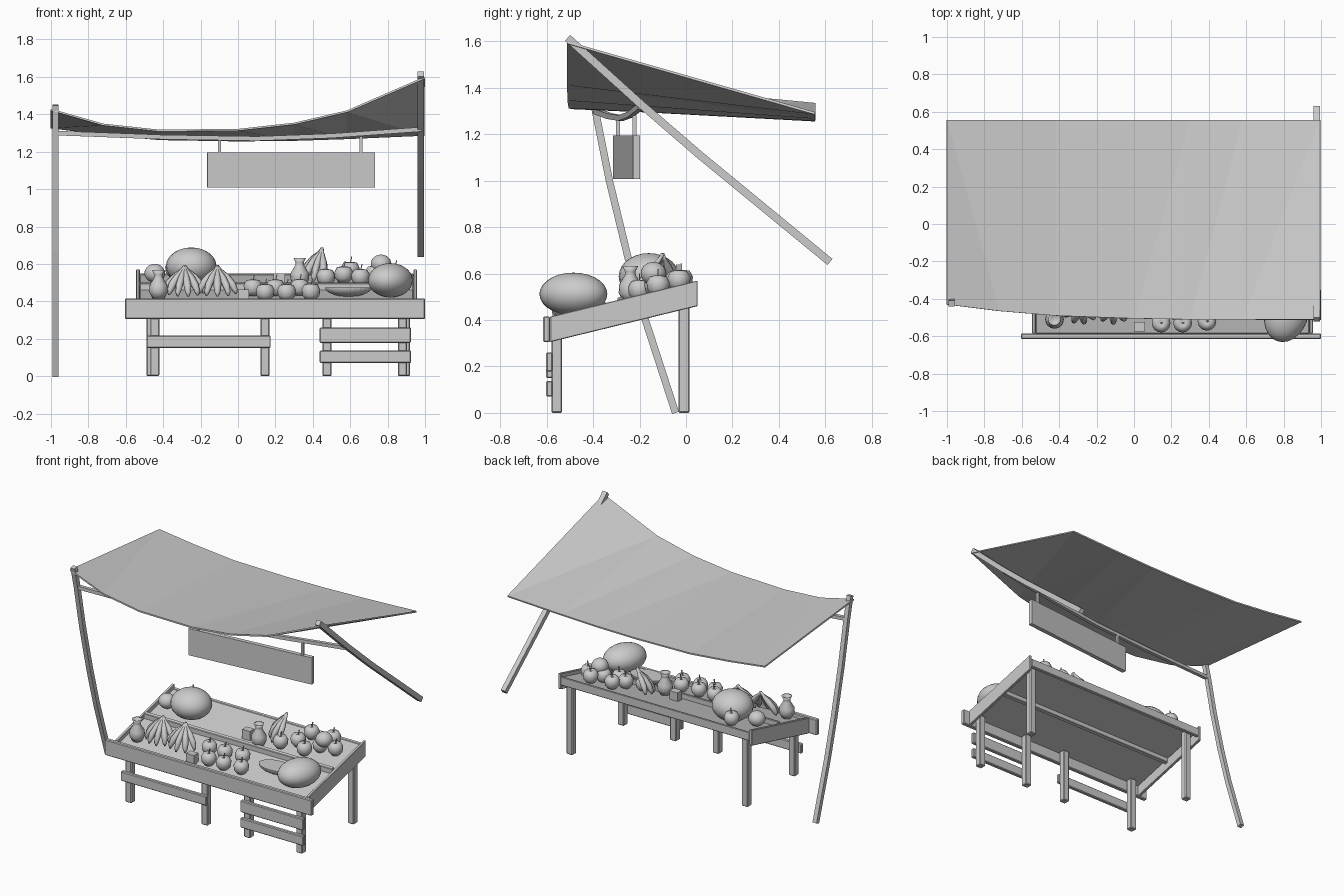
import bpy, bmesh, math
from mathutils import Vector, Matrix

if "Cube" in bpy.data.objects:
    bpy.data.objects.remove(bpy.data.objects["Cube"])

GREY = (0.6, 0.6, 0.6, 1)
mat = bpy.data.materials.new("plain grey")
mat.use_nodes = True
mat.diffuse_color = GREY
mat.node_tree.nodes["Principled BSDF"].inputs["Base Color"].default_value = GREY


def finish(name, bm, smooth=False, bevel=0):
    bmesh.ops.recalc_face_normals(bm, faces=bm.faces)
    me = bpy.data.meshes.new(name)
    bm.to_mesh(me)
    bm.free()
    me.materials.append(mat)
    for p in me.polygons:
        p.use_smooth = smooth
    ob = bpy.data.objects.new(name, me)
    bpy.context.collection.objects.link(ob)
    if bevel:
        mod = ob.modifiers.new("bevel", "BEVEL")
        mod.width = bevel
        mod.segments = 1
    return ob


def prism(name, profile, x0, x1, bevel=0.005):
    """Extrude a (y, z) outline from x0 to x1."""
    bm = bmesh.new()
    face = bm.faces.new([bm.verts.new((x0, y, z)) for y, z in profile])
    new = bmesh.ops.extrude_face_region(bm, geom=[face])["geom"]
    bmesh.ops.translate(bm, vec=(x1 - x0, 0, 0),
                        verts=[v for v in new if isinstance(v, bmesh.types.BMVert)])
    return finish(name, bm, bevel=bevel)


def box(name, x0, x1, y0, y1, z0, z1, bevel=0.005):
    return prism(name, [(y0, z0), (y1, z0), (y1, z1), (y0, z1)], x0, x1, bevel)


def sweep(name, pts, radii, sides=4, ref=(1, 0, 0), smooth=False):
    """Loft polygon rings along a path."""
    bm = bmesh.new()
    pts = [Vector(p) for p in pts]
    rings = []
    for i, p in enumerate(pts):
        t = (pts[min(i + 1, len(pts) - 1)] - pts[max(i - 1, 0)]).normalized()
        u = t.cross(Vector(ref)).normalized()
        v = t.cross(u)
        angles = [2 * math.pi * (k + 0.5) / sides for k in range(sides)]
        rings.append([bm.verts.new(p + radii[i] * (u * math.cos(a) + v * math.sin(a)))
                      for a in angles])
    for a, b in zip(rings, rings[1:]):
        for k in range(sides):
            n = (k + 1) % sides
            bm.faces.new((a[k], a[n], b[n], b[k]))
    bm.faces.new(rings[0])
    bm.faces.new(rings[-1])
    return finish(name, bm, smooth)


def lathe(name, profile, loc, sides=16):
    """Spin an (r, z) profile around a vertical axis."""
    bm = bmesh.new()
    vs = [bm.verts.new((r, 0, z)) for r, z in profile]
    es = [bm.edges.new(pair) for pair in zip(vs, vs[1:])]
    bmesh.ops.spin(bm, geom=vs + es, axis=(0, 0, 1), cent=(0, 0, 0),
                   angle=2 * math.pi, steps=sides)
    bmesh.ops.remove_doubles(bm, verts=bm.verts, dist=0.0005)
    bmesh.ops.translate(bm, vec=loc, verts=bm.verts)
    return finish(name, bm, smooth=True)


def melon(name, loc, size, turn=0, half=False):
    bm = bmesh.new()
    bmesh.ops.create_uvsphere(bm, u_segments=24, v_segments=14, radius=1)
    if half:
        cut = bmesh.ops.bisect_plane(bm, geom=bm.verts[:] + bm.edges[:] + bm.faces[:],
                                     plane_co=(0, 0, 0), plane_no=(0, 0, 1), clear_outer=True)
        bm.faces.new(sorted((e for e in cut["geom_cut"] if isinstance(e, bmesh.types.BMVert)),
                            key=lambda v: math.atan2(v.co.y, v.co.x)))
    m = (Matrix.Translation(loc) @ Matrix.Rotation(math.radians(turn), 4, "Z")
         @ Matrix.Diagonal((*size, 1)))
    bmesh.ops.transform(bm, matrix=m, verts=bm.verts)
    return finish(name, bm, smooth=not half)


def floor(y):
    return 0.39 + 0.244 * (y + 0.585)


def sloped(name, y0, y1, low, high, x0, x1):
    """Board following the slope of the tray, low..high relative to the floor."""
    return prism(name, [(y0, floor(y0) + low), (y1, floor(y1) + low),
                        (y1, floor(y1) + high), (y0, floor(y0) + high)], x0, x1, 0.003)


# Tray
box("front_board", -0.605, 1.0, -0.615, -0.585, 0.305, 0.415)
for name, x in (("tray_side_right", -0.545), ("tray_side_left", 0.937)):
    sloped(name, -0.585, 0.05, -0.085, 0.025, x, x + 0.02)
sloped("front_shelf", -0.585, -0.29, -0.012, 0, -0.525, 0.937)
sloped("rear_shelf", -0.27, 0.035, -0.012, 0, -0.525, 0.937)
sloped("middle_rail", -0.295, -0.27, -0.04, 0.035, -0.525, 0.937)
sloped("back_board", 0.03, 0.05, -0.055, 0.004, -0.525, 0.937)

# Legs and slats
for x in (-0.445, 0.145, 0.475, 0.88):
    box("front_leg", x - 0.024, x + 0.024, -0.58, -0.533, 0, 0.385)
for x in (-0.465, 0.895):
    box("rear_leg", x - 0.024, x + 0.024, -0.032, 0.015, 0, 0.52)
for x0, x1, z0, z1 in ((-0.49, 0.175, 0.15, 0.217), (0.437, 0.925, 0.178, 0.26),
                       (0.437, 0.925, 0.07, 0.138)):
    box("front_slat", x0, x1, -0.602, -0.575, z0, z1)

# Bent posts and crossbar
post = [(-0.975, y, z) for y, z in ((-0.045, 0), (-0.175, 0.4), (-0.25, 0.67),
                                    (-0.33, 1.0), (-0.39, 1.3), (-0.425, 1.45))]
sweep("bent_post", post, [0.022] * len(post))
pole = [(0.978, y, z) for y, z in ((-0.51, 1.615), (-0.195, 1.33), (0.06, 1.11), (0.62, 0.65))]
sweep("leaning_pole", pole, [0.024] * len(pole))
bar = [(-0.98, -0.39, 1.3), (-0.4, -0.33, 1.278), (0.1, -0.28, 1.27),
       (0.5, -0.24, 1.285), (0.98, -0.195, 1.32)]
sweep("crossbar", bar, [0.017] * len(bar), ref=(0, 0, 1))

# Hanging board, turned to follow the crossbar
sign = box("hanging_board", -0.45, 0.45, 0, 0.03, 1.008, 1.195, 0)
sign.location = (0.284, -0.2715, 0)
sign.rotation_euler.z = math.atan2(0.087, 0.898)
for x, y in ((-0.10, -0.293), (0.657, -0.222)):
    box("hanger", x - 0.008, x + 0.008, y - 0.008, y + 0.008, 1.19, 1.28, 0)

# Sagging canopy
xs = (-1, -0.72, -0.42, 0, 0.3, 0.58, 0.995)
front = ((-0.43, 1.43), (-0.465, 1.35), (-0.49, 1.318), (-0.505, 1.322),
         (-0.51, 1.355), (-0.51, 1.42), (-0.51, 1.6))
rear_z = (1.335, 1.3, 1.272, 1.265, 1.268, 1.277, 1.295)
bm = bmesh.new()
f = [bm.verts.new((x, *yz)) for x, yz in zip(xs, front)]
r = [bm.verts.new((x, 0.557, z)) for x, z in zip(xs, rear_z)]
for i in range(len(xs) - 1):
    if i < 3:
        tris = ((f[i], f[i + 1], r[i]), (f[i + 1], r[i + 1], r[i]))
    else:
        tris = ((f[i], f[i + 1], r[i + 1]), (f[i], r[i + 1], r[i]))
    for t in tris:
        bm.faces.new(t)
canopy = finish("canopy", bm)
canopy.modifiers.new("thickness", "SOLIDIFY").thickness = 0.01

# Melons
melon("front_melon", (0.815, -0.485, 0.512), (0.115, 0.15, 0.092), -20)
melon("rear_melon", (-0.25, -0.16, 0.588), (0.135, 0.13, 0.1))
melon("half_melon", (0.59, -0.42, 0.475), (0.125, 0.075, 0.05), half=True)

# Apples with stems
APPLE = [(0, 0.032), (0.016, 0.042), (0.036, 0.038), (0.05, 0.012),
         (0.046, -0.02), (0.026, -0.044), (0, -0.04)]
for x, y in ((0.145, -0.53), (0.26, -0.53), (0.39, -0.52), (0.08, -0.43), (0.2, -0.43),
             (0.33, -0.42), (0.47, -0.2), (0.565, -0.14), (0.655, -0.2), (0.73, -0.13),
             (0.6, -0.04), (0.76, -0.03), (0.84, -0.12), (-0.34, -0.02)):
    z = floor(y) + 0.046
    lathe("apple", APPLE, (x, y, z))
    sweep("apple_stem", [(x, y, z + 0.03), (x + 0.008, y, z + 0.07)], [0.004] * 2, ref=(0, 1, 0))
for x, y, z in ((-0.445, -0.15, 0.55), (0.765, -0.14, 0.6)):
    melon("round_fruit", (x, y, z), (0.055, 0.055, 0.05))

# Jugs
JUG = [(0, 0), (0.032, 0), (0.05, 0.035), (0.048, 0.07), (0.024, 0.11),
       (0.022, 0.125), (0.034, 0.15), (0.022, 0.146), (0, 0.13)]
for x, y in ((-0.425, -0.51), (0.33, -0.24)):
    lathe("jug", JUG, (x, y, floor(y) + 0.008))

# Banana bunches fanning out from a stem
def bunch(x, y, top, heading, count, spread):
    for k in range(count):
        a = math.radians(heading + spread * (k / (count - 1) - 0.5))
        d = Vector((math.cos(a), math.sin(a), 0))
        drop = top - floor(y + 0.1 * d.y) - 0.02
        path = [Vector((x, y, top)) + d * 0.11 * math.sin(t * 1.5) ** 1.3 - Vector((0, 0, drop * t))
                for t in (0, 0.15, 0.4, 0.65, 0.88, 1)]
        sweep("banana", path, [0.008, 0.01, 0.02, 0.021, 0.015, 0.005], 6,
              ref=(-d.y, d.x, 0), smooth=True)


bunch(-0.285, -0.42, 0.59, 265, 6, 150)
bunch(-0.11, -0.42, 0.59, 270, 5, 130)
bunch(0.45, -0.1, 0.685, 215, 5, 120)

# Small crates
for x, y in ((0.03, -0.55), (0.22, -0.2)):
    box("small_block", x - 0.03, x + 0.03, y - 0.025, y + 0.025, floor(y), floor(y) + 0.065, 0)
